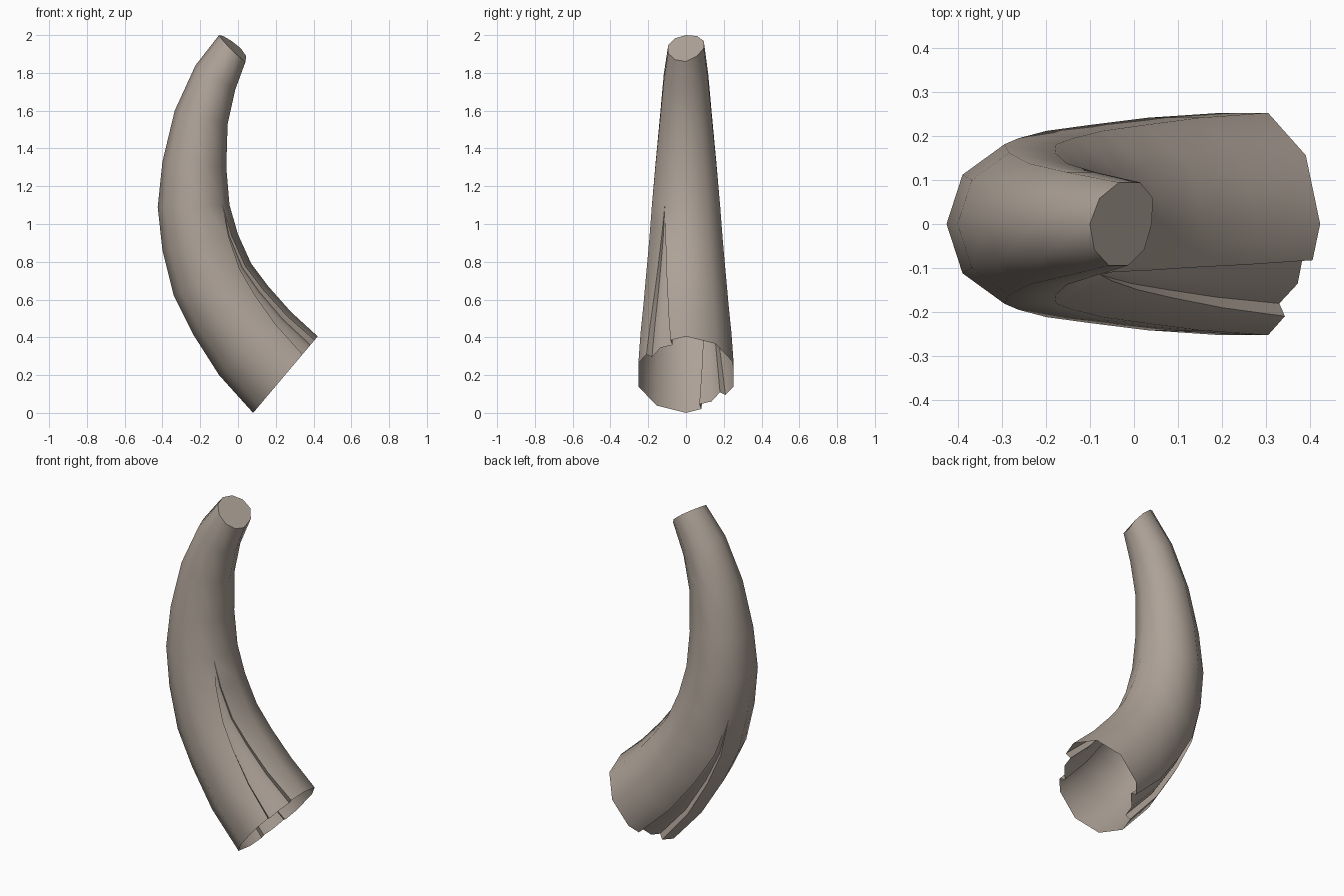
import bpy, bmesh
from math import sin, cos, radians
from mathutils import Vector

if "Cube" in bpy.data.objects:
    bpy.data.objects.remove(bpy.data.objects["Cube"])

SIDES = 10
STEP = 360 / SIDES
# outer and inner edge of the bend (x, z), one pair per ring from base to tip
outer = [(.08, 0), (-.10, .20), (-.24, .42), (-.34, .62), (-.40, .86),
         (-.425, 1.09), (-.40, 1.33), (-.335, 1.60), (-.225, 1.84), (-.10, 2.0)]
inner = [(.422, .405), (.28, .535), (.16, .67), (.07, .79), (0, .945),
         (-.045, 1.10), (-.062, 1.30), (-.055, 1.53), (-.015, 1.71), (.04, 1.86)]
# start angle of each grooved half and the ring where its groove ends
GROOVES = ((0, 5), (180, 4))


def polygon_radius(angle, r):
    """Distance from the centre to the side of the ten-sided outline."""
    half = STEP / 2
    return r * cos(radians(half)) / cos(radians(angle % STEP - half))


def ring_profile(k, r):
    """Angle and radius pairs, with a tapering groove on two opposite corners."""
    pts = []
    for base, end in GROOVES:
        f = max(0, 1 - k / end)
        w1, w2, depth = 17 * f, 20 * f, .035 * f ** .6
        pts.append((base, r))
        c = base + STEP
        for a, d in ((c - w1, 0), (c - w1, depth), (c, depth), (c + w2, depth), (c + w2, 0)):
            pts.append((a, polygon_radius(a, r) - d))
        pts += [(base + STEP * i, r) for i in (2, 3, 4)]
    return pts


bm = bmesh.new()
rings = []
for k, (o, i) in enumerate(zip(outer, inner)):
    a, b = Vector((o[0], 0, o[1])), Vector((i[0], 0, i[1]))
    centre, chord = (a + b) / 2, (b - a).normalized()
    axis = Vector((-chord.z, 0, chord.x))
    ring = []
    for ang, r in ring_profile(k, (b - a).length / 2):
        t = radians(ang)
        p = centre + chord * r * cos(t) + Vector((0, -r * sin(t), 0))
        if k == len(outer) - 1:          # slanted tip
            p += axis * ((.3 + .12 * cos(t)) * max(p.y, 0) + .08 * min(p.y, 0))
        ring.append(bm.verts.new(p))
    rings.append(ring)

# horn wall, open at the base
n = len(rings[0])
for lo, hi in zip(rings, rings[1:]):
    for j in range(n):
        m = (j + 1) % n
        bm.faces.new((lo[j], lo[m], hi[m], hi[j]))
# tip cap
bm.faces.new(rings[-1])
bmesh.ops.remove_doubles(bm, verts=bm.verts[:], dist=.0005)
bmesh.ops.recalc_face_normals(bm, faces=bm.faces[:])

mesh = bpy.data.meshes.new("curved_horn")
bm.to_mesh(mesh)
bm.free()
horn = bpy.data.objects.new("curved_horn", mesh)
bpy.context.collection.objects.link(horn)

# brownish grey horn colour
mat = bpy.data.materials.new("horn_brown")
mat.diffuse_color = (.42, .36, .31, 1)
mat.use_nodes = True
mat.node_tree.nodes["Principled BSDF"].inputs["Base Color"].default_value = mat.diffuse_color
mesh.materials.append(mat)

bpy.context.view_layer.objects.active = horn
horn.select_set(True)
bpy.ops.object.shade_smooth_by_angle(angle=radians(45))
